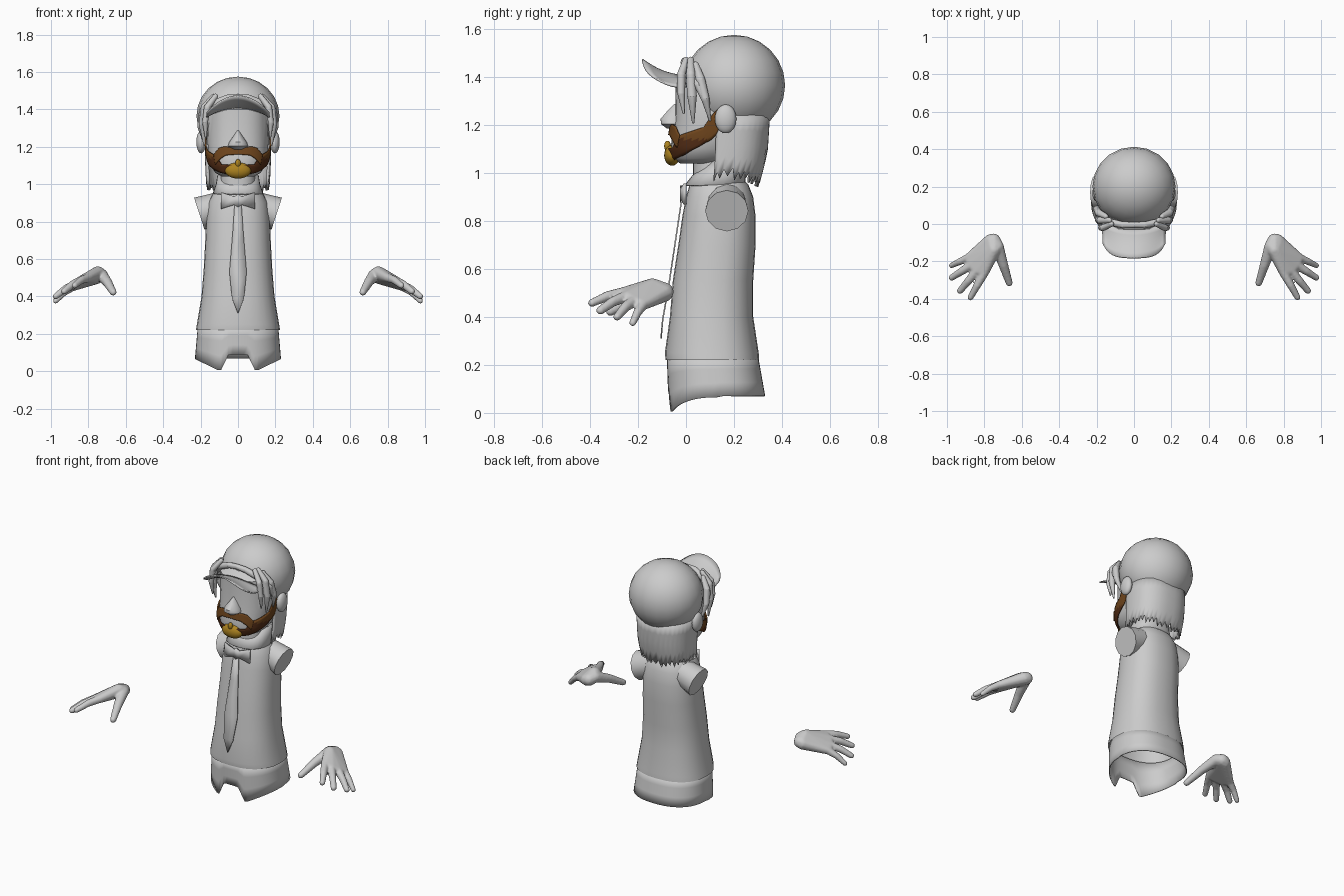
import bpy, bmesh
from math import sin, cos, pi, radians, copysign
from mathutils import Vector, Matrix

cube = bpy.data.objects.get("Cube")
if cube:
    bpy.data.objects.remove(cube)


def material(name, rgb):
    m = bpy.data.materials.new(name)
    m.use_nodes = True
    m.diffuse_color = (*rgb, 1)
    m.node_tree.nodes["Principled BSDF"].inputs["Base Color"].default_value = (*rgb, 1)
    return m


GRAY = material("plain_gray", (0.6, 0.6, 0.6))
BROWN = material("warm_brown", (0.16, 0.06, 0.012))
DARK = material("dark_brown", (0.09, 0.027, 0.008))
GOLD = material("gold", (0.42, 0.23, 0.015))


def finish(name, bm, mat, thick=0, angle=40):
    bmesh.ops.remove_doubles(bm, verts=bm.verts, dist=1e-5)
    bmesh.ops.recalc_face_normals(bm, faces=bm.faces)
    me = bpy.data.meshes.new(name)
    bm.to_mesh(me)
    bm.free()
    ob = bpy.data.objects.new(name, me)
    bpy.context.collection.objects.link(ob)
    me.materials.append(mat)
    if thick:
        ob.modifiers.new("thickness", "SOLIDIFY").thickness = thick
    bpy.ops.object.select_all(action="DESELECT")
    ob.select_set(True)
    bpy.context.view_layer.objects.active = ob
    bpy.ops.object.shade_smooth_by_angle(angle=radians(angle))
    return ob


def interp(pts, t):
    """Piecewise linear lookup in rows of (key, values...)."""
    if t <= pts[0][0]:
        return pts[0][1:]
    for a, b in zip(pts, pts[1:]):
        if t <= b[0]:
            k = (t - a[0]) / (b[0] - a[0])
            return tuple(p + (q - p) * k for p, q in zip(a[1:], b[1:]))
    return pts[-1][1:]


def grid(name, mat, us, vs, f, closed=False, caps=False, thick=0, angle=40):
    bm = bmesh.new()
    rows = [[bm.verts.new(f(u, v)) for u in us] for v in vs]
    n = len(us)
    for a, b in zip(rows, rows[1:]):
        for i in range(n if closed else n - 1):
            j = (i + 1) % n
            bm.faces.new((a[i], a[j], b[j], b[i]))
    if caps:
        bm.faces.new(rows[0])
        bm.faces.new(rows[-1])
    return finish(name, bm, mat, thick, angle)


def steps(a, b, n):
    return [a + (b - a) * i / n for i in range(n + 1)]


def oval(t, rx, yf, yb, power=0.85):
    """Point on a squarish oval; t = 0 faces the front."""
    s, c = sin(t), cos(t)
    x = rx * copysign(abs(s) ** power, s)
    y = (yf + yb) / 2 - (yb - yf) / 2 * copysign(abs(c) ** power, c)
    return x, y


TURN = steps(0, 2 * pi, 28)[:-1]


def loft(name, mat, rings, caps=True, thick=0, power=0.85):
    def f(t, v):
        return (*oval(t, *interp(rings, v), power), v)
    return grid(name, mat, TURN, [r[0] for r in rings], f, True, caps, thick)


def ball(name, mat, pos, size):
    bm = bmesh.new()
    bmesh.ops.create_uvsphere(bm, u_segments=20, v_segments=12, radius=1,
                              matrix=Matrix.Translation(pos) @ Matrix.Diagonal((*size, 1)))
    return finish(name, bm, mat)


def hull(bm, spheres):
    """Wrap one skin around spheres given as (x, y, z, radius)."""
    tmp, part = bmesh.new(), bmesh.new()
    for x, y, z, r in spheres:
        bmesh.ops.create_icosphere(tmp, subdivisions=2, radius=r,
                                   matrix=Matrix.Translation((x, y, z)))
    for v in tmp.verts:
        part.verts.new(v.co)
    bmesh.ops.convex_hull(part, input=part.verts)
    bmesh.ops.delete(part, geom=[v for v in part.verts if not v.link_faces], context="VERTS")
    me = bpy.data.meshes.new("part")
    part.to_mesh(me)
    bm.from_mesh(me)
    bpy.data.meshes.remove(me)
    tmp.free()
    part.free()


def chain(bm, spheres):
    for pair in zip(spheres, spheres[1:]):
        hull(bm, pair)


# Torso and the open hem below it
loft("torso", GRAY, [(0.22, 0.225, -0.085, 0.305), (0.25, 0.22, -0.088, 0.303),
                     (0.4, 0.195, -0.067, 0.28), (0.55, 0.183, -0.055, 0.28),
                     (0.7, 0.175, -0.032, 0.29), (0.82, 0.17, -0.015, 0.29),
                     (0.9, 0.16, 0.0, 0.28), (0.95, 0.135, 0.015, 0.26),
                     (1.0, 0.09, 0.04, 0.21)], caps=False)


def hem(t, v):
    low = 0.07
    if cos(t) > 0:
        low = interp([(0.05, 0.09), (0.095, 0.0), (0.23, 0.065)], abs(oval(t, 0.23, 0, 1)[0]))[0]
    z = low + (0.24 - low) * v
    return (*oval(t, 0.23 - 0.015 * v, -0.075 - 0.005 * v, 0.33 - 0.03 * v), z)


grid("lower_hem", GRAY, steps(0, 2 * pi, 72)[:-1], steps(0, 1, 3), hem, True, thick=0.006)

# Sleeve stubs
for side, word in ((1, "left"), (-1, "right")):
    bm = bmesh.new()
    axis = Vector((side * 0.95, 0, -0.31))
    place = Matrix.Translation((side * 0.145, 0.17, 0.862)) @ axis.to_track_quat("Z", "Y").to_matrix().to_4x4()
    bmesh.ops.create_cone(bm, cap_ends=True, segments=12, radius1=0.08, radius2=0.09,
                          depth=0.13, matrix=place)
    finish(word + "_sleeve", bm, GRAY)

# Neck, collar, tie and bow
loft("neck", GRAY, [(0.93, 0.1, 0.03, 0.22), (1.1, 0.09, 0.03, 0.22)])
loft("collar", GRAY, [(0.95, 0.135, -0.005, 0.25), (1.0, 0.118, 0.035, 0.245),
                      (1.05, 0.11, 0.085, 0.24)], caps=False, thick=0.008)
TIE = [(0.31, 0.001, -0.107), (0.39, 0.032, -0.1), (0.53, 0.046, -0.075),
       (0.75, 0.028, -0.042), (0.93, 0.016, -0.015)]
grid("tie", GRAY, (-1, 1), [r[0] for r in TIE],
     lambda u, z: (u * interp(TIE, z)[0], interp(TIE, z)[1], z), thick=0.006)
BOW = [(0, 0.035), (0.02, 0.022), (0.09, 0.044)]
grid("bow", GRAY, (-0.09, -0.02, 0, 0.02, 0.09), (-1, 1),
     lambda x, v: (x, -0.024 + abs(x) * 0.15, 0.912 + v * interp(BOW, abs(x))[0]), thick=0.012)

# Head with a tapered jaw
HEAD = [(1.04, 0.085, -0.025, 0.17), (1.06, 0.12, -0.055, 0.2), (1.1, 0.148, -0.065, 0.25),
        (1.15, 0.16, -0.058, 0.27), (1.22, 0.165, -0.046, 0.28), (1.4, 0.162, -0.042, 0.28),
        (1.46, 0.12, 0.03, 0.28)]
loft("head", GRAY, HEAD)
loft("nose", GRAY, [(1.185, 0.028, -0.08, 0.0), (1.203, 0.054, -0.104, 0.0),
                    (1.225, 0.047, -0.106, 0.0), (1.255, 0.026, -0.08, 0.0),
                    (1.287, 0.006, -0.05, 0.0)], power=1)


def face_strip(name, mat, edge, limit, gap):
    """Strip on the head; edge rows are (degrees from front, bottom, top)."""
    def f(t, v):
        lo, hi = interp(edge, abs(t))
        z = lo + (hi - lo) * v
        rx, yf, yb = interp(HEAD, z)
        return (*oval(radians(t), rx + gap, yf - gap, yb + gap), z)
    return grid(name, mat, steps(-limit, limit, 60), steps(0, 1, 6), f, thick=0.008)


# Beard, darker toward the jaw, with moustache and goatee
beard = face_strip("beard", DARK, [(0, 1.05, 1.1), (30, 1.055, 1.105), (42, 1.06, 1.155),
                                   (60, 1.075, 1.17), (80, 1.11, 1.19), (92, 1.14, 1.265),
                                   (100, 1.22, 1.27)], 100, 0.013)
beard.data.materials.append(BROWN)
for p in beard.data.polygons:
    p.material_index = int(p.center.z > 1.14)
face_strip("moustache", BROWN, [(0, 1.16, 1.188), (18, 1.155, 1.203), (30, 1.135, 1.195),
                                (44, 1.105, 1.158)], 44, 0.018)
ball("goatee", GOLD, (0, -0.058, 1.073), (0.07, 0.033, 0.043))
ball("chin_tuft", GOLD, (0, -0.077, 1.112), (0.015, 0.014, 0.022))

# Rounded crown, brim and the roll above it
ball("crown", GRAY, (0, 0.2, 1.365), (0.222, 0.213, 0.21))


def brim(u, v):
    back = Vector((0.172 * u, -0.03 + 0.04 * u * u, 1.41 - 0.045 * u * u))
    front = Vector((0.168 * u, -0.18 + 0.02 * u * u + 0.055 * u ** 6, 1.475 - 0.09 * u * u))
    return back.lerp(front, v) - Vector((0, 0, 0.012 * sin(pi * v)))


grid("brim", GRAY, steps(-1, 1, 20), steps(0, 1, 5), brim, thick=0.008)
bm = bmesh.new()
arch = [(0.2, 0.08, 1.3, 0.014), (0.19, 0.05, 1.37, 0.018), (0.13, 0.01, 1.43, 0.02),
        (0.06, -0.005, 1.46, 0.018), (0, -0.005, 1.465, 0.016)]
chain(bm, arch + [(-x, y, z, r) for x, y, z, r in reversed(arch[:-1])])
finish("crown_roll", bm, GRAY)

# Long back hair with a ragged lower edge
RAGGED = [0.0, 0.035, 0.008, 0.045, 0.015, 0.05]


def back_hair(i, v):
    t = radians(70 + 220 * i / 44)
    low = 0.94 + RAGGED[i % 6] + 0.03 * sin(t) ** 2
    z = low + (1.24 - low) * v
    rx, yb = interp([(0.93, 0.165, 0.3), (1.08, 0.175, 0.34), (1.24, 0.178, 0.35)], z)
    return (*oval(t, rx, 0.03, yb), z)


grid("back_hair", GRAY, range(45), steps(0, 1, 4), back_hair, thick=0.012)

# Ears, side locks and hands, mirrored
LOCKS = [[(0.12, 0.0, 1.47, 0.014), (0.165, -0.02, 1.41, 0.018), (0.176, -0.02, 1.33, 0.016),
          (0.172, -0.01, 1.25, 0.005)],
         [(0.13, 0.02, 1.47, 0.014), (0.18, 0.02, 1.41, 0.02), (0.19, 0.025, 1.32, 0.02),
          (0.18, 0.03, 1.21, 0.005)],
         [(0.15, 0.04, 1.45, 0.014), (0.19, 0.06, 1.39, 0.02), (0.2, 0.08, 1.31, 0.018),
          (0.18, 0.1, 1.22, 0.005)]]
KNUCKLES = [(0.8, -0.26, 0.5, 0.025), (0.84, -0.25, 0.485, 0.025),
            (0.87, -0.22, 0.465, 0.025), (0.885, -0.18, 0.45, 0.023)]
TIPS = [(0.874, -0.392, 0.458, 0.017), (0.93, -0.357, 0.427, 0.018),
        (0.975, -0.287, 0.4, 0.017), (0.976, -0.222, 0.375, 0.015)]
THUMB = [(0.73, -0.12, 0.515, 0.034), (0.698, -0.22, 0.475, 0.026), (0.667, -0.315, 0.422, 0.019)]
WRIST = [(0.75, -0.088, 0.505, 0.038), (0.765, -0.09, 0.5, 0.038), (0.75, -0.14, 0.525, 0.037)]
for side, word in ((1, "left"), (-1, "right")):
    def flip(pts):
        return [(side * x, y, z, r) for x, y, z, r in pts]
    ball(word + "_ear", GRAY, (side * 0.197, 0.165, 1.225), (0.026, 0.045, 0.06))
    bm = bmesh.new()
    for lock in LOCKS:
        chain(bm, flip(lock))
    finish(word + "_side_locks", bm, GRAY)
    bm = bmesh.new()
    hull(bm, flip(WRIST + KNUCKLES))
    hull(bm, flip(WRIST + THUMB[:1]))
    chain(bm, flip(THUMB))
    for k, t in zip(KNUCKLES, TIPS):
        mid = [(a + b) / 2 for a, b in zip(k, t)]
        mid[2] += 0.008
        chain(bm, flip([k, mid, t]))
    hand = finish(word + "_hand", bm, GRAY, angle=180)
    blend = hand.modifiers.new("blend", "REMESH")
    blend.mode, blend.voxel_size, blend.use_smooth_shade = "VOXEL", 0.006, True
    soft = hand.modifiers.new("soften", "SMOOTH")
    soft.factor, soft.iterations = 0.5, 4
